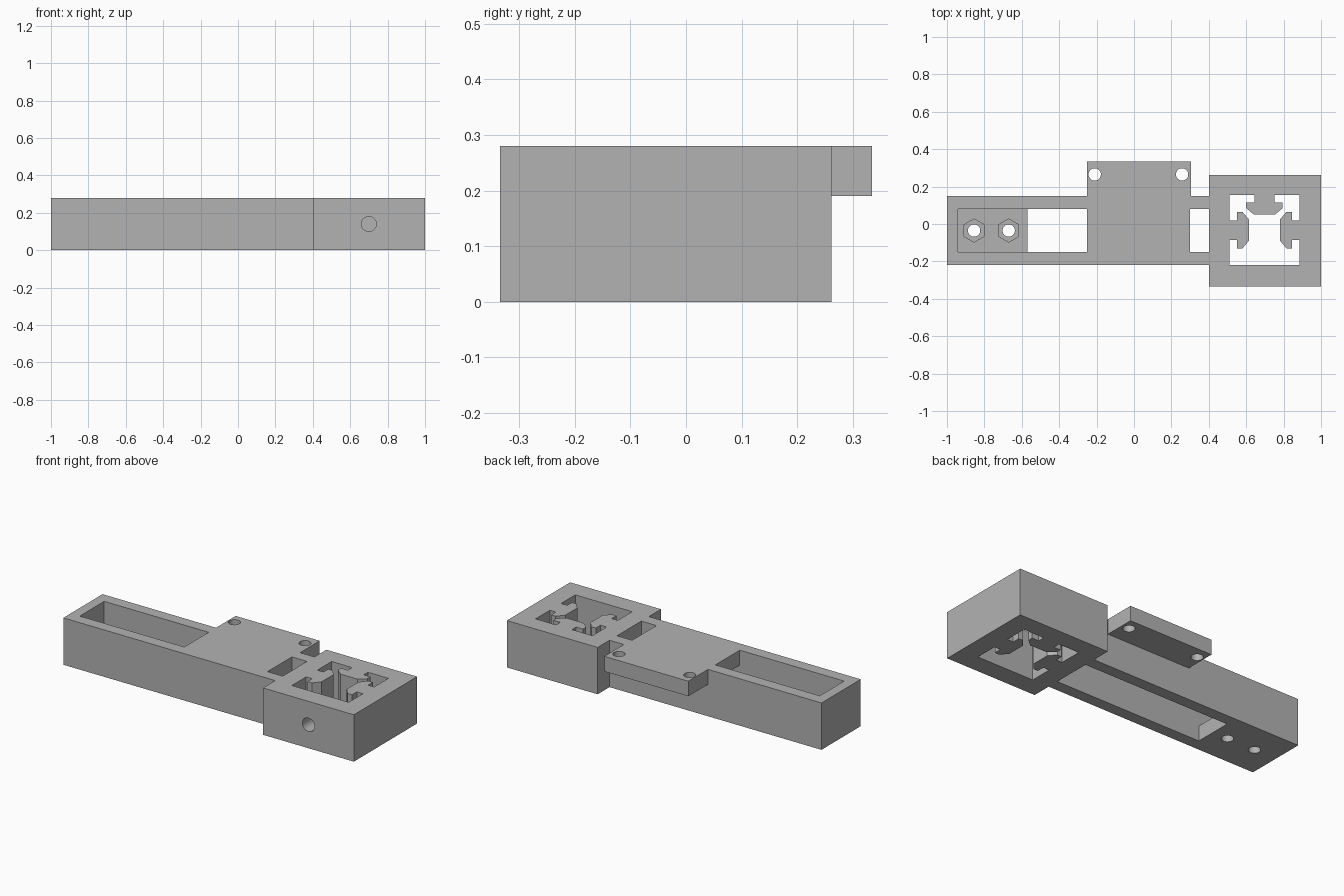
import bpy, bmesh
from math import cos, sin, pi, radians
from mathutils import Matrix

cube = bpy.data.objects.get("Cube")
if cube:
    bpy.data.objects.remove(cube, do_unlink=True)

grey = bpy.data.materials.new("plain_grey")
grey.use_nodes = True
grey.diffuse_color = (0.45, 0.45, 0.45, 1)
grey.node_tree.nodes["Principled BSDF"].inputs["Base Color"].default_value = grey.diffuse_color

HEIGHT = 0.28
PLATE = 0.09   # thickness of floor, lid and flange


def prism(name, outline, z0, z1, matrix=Matrix()):
    """Extrude a flat outline from z0 to z1."""
    bm = bmesh.new()
    base = bm.faces.new([bm.verts.new((x, y, z0)) for x, y in outline])
    top = bmesh.ops.extrude_face_region(bm, geom=[base])["geom"]
    moved = [v for v in top if isinstance(v, bmesh.types.BMVert)]
    bmesh.ops.translate(bm, verts=moved, vec=(0, 0, z1 - z0))
    bmesh.ops.transform(bm, matrix=matrix, verts=bm.verts)
    bmesh.ops.recalc_face_normals(bm, faces=bm.faces)
    mesh = bpy.data.meshes.new(name)
    bm.to_mesh(mesh)
    bm.free()
    mesh.materials.append(grey)
    obj = bpy.data.objects.new(name, mesh)
    bpy.context.collection.objects.link(obj)
    return obj


def rect(x0, x1, y0, y1):
    return [(x0, y0), (x1, y0), (x1, y1), (x0, y1)]


def ring(x, y, radius, sides=32):
    """Regular polygon with a corner pointing along +y."""
    return [(x + radius * sin(2 * pi * i / sides), y + radius * cos(2 * pi * i / sides))
            for i in range(sides)]


def carve(obj, cutters):
    """Subtract the cutters, then remove them and smooth the round holes."""
    bpy.ops.object.select_all(action="DESELECT")
    obj.select_set(True)
    bpy.context.view_layer.objects.active = obj
    for cutter in cutters:
        cutter.hide_render = True
        mod = obj.modifiers.new("cut", "BOOLEAN")
        mod.operation = "DIFFERENCE"
        mod.solver = "EXACT"
        mod.object = cutter
        bpy.ops.object.modifier_apply(modifier=mod.name)
        bpy.data.objects.remove(cutter, do_unlink=True)
    bpy.ops.object.shade_smooth_by_angle(angle=radians(30))


# Hollow beam: a floor at the far end and a lid in the middle
beam = prism("channel_beam", rect(-1, 0.4, -0.22, 0.15), 0, HEIGHT)
lid_z = HEIGHT - PLATE
cuts = [
    prism("lower_channel", rect(-0.57, 0.5, -0.15, 0.08), -0.1, lid_z),
    prism("long_pocket", rect(-0.94, -0.25, -0.15, 0.08), PLATE, 0.4),
    prism("long_slot", rect(-0.57, -0.25, -0.15, 0.08), -0.1, 0.4),
    prism("short_slot", rect(0.3, 0.5, -0.15, 0.08), 0.1, 0.4),
]
for x in (-0.855, -0.67):
    cuts.append(prism("bolt_hole", ring(x, -0.035, 0.033), -0.1, 0.2))
    cuts.append(prism("nut_recess", ring(x, -0.035, 0.062, 6), PLATE / 2, 0.2))
carve(beam, cuts)

# Side flange, flush with the top
flange = prism("mounting_flange", rect(-0.25, 0.305, 0.15, 0.335), lid_z, HEIGHT)
carve(flange, [prism("flange_hole", ring(x, 0.265, 0.033), 0, 0.4) for x in (-0.21, 0.257)])

# Clamp block: the opening keeps T-shaped rails on three sides
cx, cy, half = 0.6975, -0.0325, 0.1875
rail = [(0.0525, 0), (0.0525, 0.04), (0.0975, 0.04), (0.0975, 0.07), (0.056, 0.105)]
rail += [(-w, d) for w, d in reversed(rail)]
opening = []
for quarter in range(4):
    side = [(half, half)]
    if quarter != 2:
        side += [(w, half - d) for w, d in rail]
    c, s = cos(quarter * pi / 2), sin(quarter * pi / 2)
    opening += [(cx + x * c - y * s, cy + x * s + y * c) for x, y in side]

block = prism("clamp_block", rect(0.4, 1, -0.335, 0.262), 0, HEIGHT)
to_front = Matrix.Translation((0.7, 0, HEIGHT / 2)) @ Matrix.Rotation(pi / 2, 4, "X")
carve(block, [
    prism("rail_opening", opening, -0.1, 0.4),
    prism("screw_hole", ring(0, 0, 0.04), 0.15, 0.4, to_front),
])
